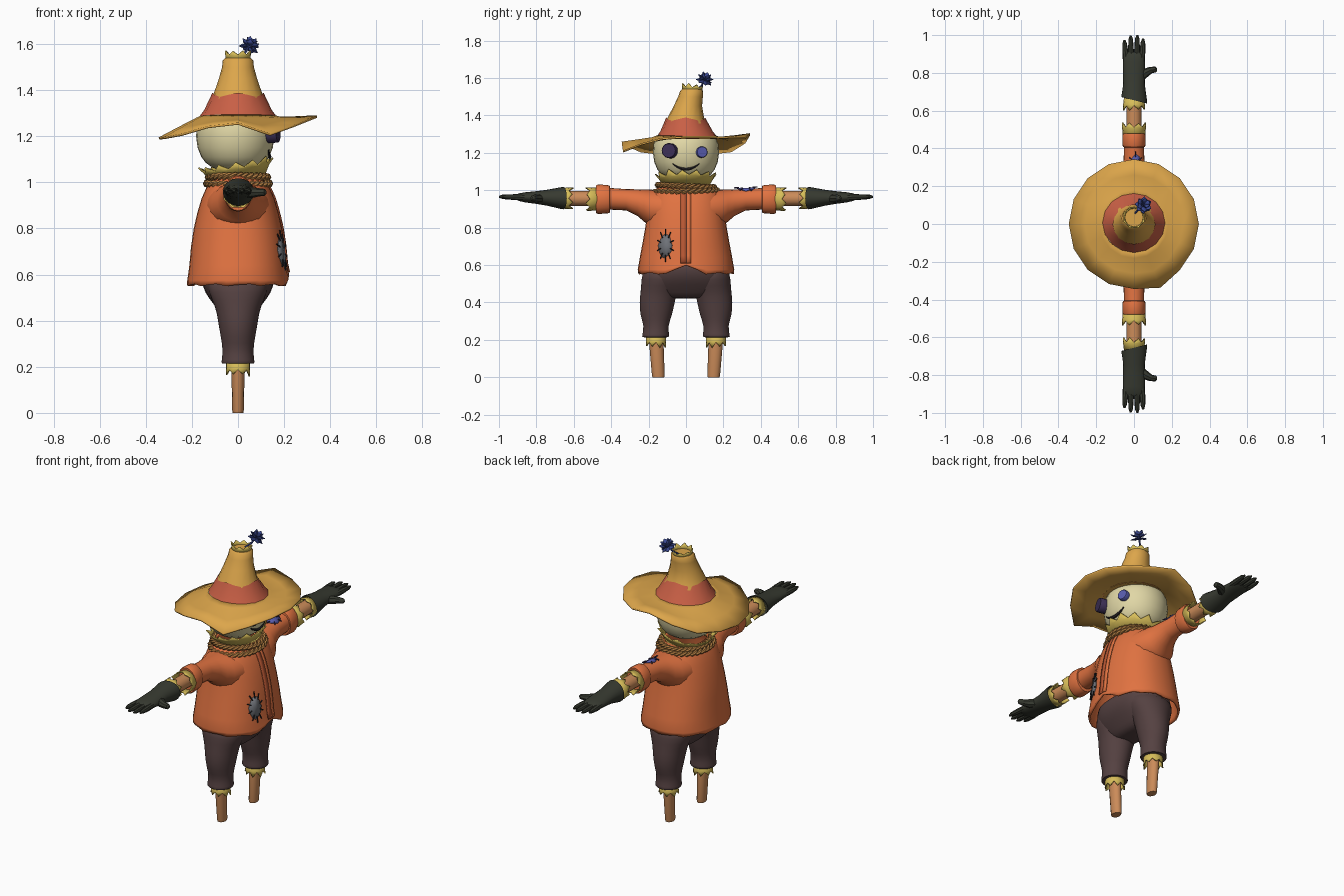
import bpy, bmesh, random
from math import sin, cos, pi, radians
from mathutils import Vector as V
from mathutils.bvhtree import BVHTree

if "Cube" in bpy.data.objects:
    bpy.data.objects.remove(bpy.data.objects["Cube"])

random.seed(4)
COL = dict(coat=(.75, .17, .053), dark=(.5, .1, .035), hat=(.72, .38, .07), band=(.58, .115, .06),
           skin=(.75, .68, .38), trousers=(.09, .053, .053), glove=(.038, .042, .03),
           wood=(.6, .26, .1), straw=(.68, .51, .1), rope=(.43, .2, .053), plum=(.045, .028, .09),
           blue=(.1, .11, .43), flower=(.045, .07, .3), grey=(.16, .17, .19), black=(.02, .017, .02))
MATS = {}


def mesh(name, verts, faces, col, mirror=False, thick=0, sub=0, off=-1):
    me = bpy.data.meshes.new(name)
    me.from_pydata([tuple(v) for v in verts], [], faces)
    bm = bmesh.new()
    bm.from_mesh(me)
    bmesh.ops.recalc_face_normals(bm, faces=bm.faces)
    bm.to_mesh(me)
    bm.free()
    if col not in MATS:
        MATS[col] = bpy.data.materials.new(col)
        MATS[col].diffuse_color = (*COL[col], 1)
    me.materials.append(MATS[col])
    ob = bpy.data.objects.new(name, me)
    bpy.context.collection.objects.link(ob)
    if thick:
        m = ob.modifiers.new("thickness", 'SOLIDIFY')
        m.thickness, m.offset = thick, off
    if sub:
        ob.modifiers.new("smooth", 'SUBSURF').levels = sub
        ob.modifiers["smooth"].render_levels = sub
    if mirror:
        m = ob.modifiers.new("mirror", 'MIRROR')
        m.use_axis = (False, True, False)
        m.use_mirror_merge = False
    return ob


def loft(name, rings, col, caps=True, closed=False, **kw):
    n, k = len(rings[0]), len(rings)
    faces = [(i * n + j, i * n + (j + 1) % n, (i + 1) % k * n + (j + 1) % n, (i + 1) % k * n + j)
             for i in range(k if closed else k - 1) for j in range(n)]
    if caps and not closed:
        faces += [tuple(range(n)), tuple(range((k - 1) * n, k * n))]
    return mesh(name, [v for r in rings for v in r], faces, col, **kw)


def zring(z, cx, cy, rx, ry, n=24, p=2.0):
    f = lambda t: (abs(t) ** (2 / p)) * (1 if t > 0 else -1)
    return [V((cx + rx * f(cos(2 * pi * i / n)), cy + ry * f(sin(2 * pi * i / n)), z)) for i in range(n)]


def yring(y, cx, cz, rx, rz, n=20):
    return [V((cx + rx * cos(2 * pi * i / n), y, cz + rz * sin(2 * pi * i / n))) for i in range(n)]


def tube(name, pts, radii, col, n=8, closed=False, **kw):
    pts, rings = [V(p) for p in pts], []
    k = len(pts)
    for i, p in enumerate(pts):
        a, b = (pts[i - 1], pts[(i + 1) % k]) if closed else (pts[max(i - 1, 0)], pts[min(i + 1, k - 1)])
        d = (b - a).normalized()
        u = d.cross(V((1, 0, 0)) if abs(d.z) > .9 else V((0, 0, 1))).normalized()
        w = d.cross(u)
        r = radii[i] if isinstance(radii, (list, tuple)) else radii
        rings.append([p + r * (cos(2 * pi * j / n) * u + sin(2 * pi * j / n) * w) for j in range(n)])
    return loft(name, rings, col, closed=closed, **kw)


def frill(name, p0, p1, r0, r1, spike, n=20, flare=1.08, **kw):
    # ragged straw collar: a sleeve ending in uneven points
    p0, p1 = V(p0), V(p1)
    d = (p1 - p0).normalized()
    u = d.cross(V((1, 0, 0))).normalized()
    w = d.cross(u)
    rings = [[], [], []]
    for j in range(n):
        e = cos(2 * pi * j / n) * u + sin(2 * pi * j / n) * w
        tip = spike * random.uniform(.7, 1.1) if j % 2 else .003
        for ring, p, r in zip(rings, (p0, p1, p1 + d * tip), (r0, r1, r1 * (flare if j % 2 else 1))):
            ring.append(p + e * r)
    return loft(name, rings, 'straw', caps=False, thick=.006, off=0, **kw)


def bvh(ob):
    return BVHTree.FromPolygons([v.co for v in ob.data.vertices], [p.vertices for p in ob.data.polygons])


def drape(tree, origin, direction, lift):
    hit, nor, *_ = tree.ray_cast(V(origin), V(direction))
    return hit - V(direction) * lift


# legs and trousers
loft("peg_leg", [zring(0, 0, .148, .023, .031, 12), zring(.01, 0, .148, .025, .034, 12),
                 zring(.24, 0, .162, .03, .04, 12)], 'wood', mirror=True)
frill("ankle_straw", (0, .16, .24), (0, .16, .19), .05, .05, .03, 16, mirror=True)
loft("trouser_leg", [zring(z, 0, c, a, b, 20) for z, c, a, b in (
    (.215, .163, .05, .05), (.212, .163, .074, .074), (.225, .162, .072, .073), (.275, .16, .066, .064),
    (.33, .16, .076, .086), (.4, .155, .088, .096), (.46, .145, .098, .098), (.52, .13, .13, .11),
    (.6, .12, .14, .11))], 'trousers', mirror=True, sub=1)
loft("trouser_hips", [zring(z, 0, 0, a, b, 24, 2.4) for z, a, b in (
    (.42, .05, .1), (.435, .08, .17), (.47, .105, .215), (.52, .145, .228), (.57, .16, .225), (.64, .16, .22))],
    'trousers', sub=1)

# coat body with a notch in the front hem
rings = [zring(z, 0, 0, a, b, 32, 2.25) for z, a, b in (
    (.555, .222, .255), (.575, .22, .258), (.64, .211, .247), (.72, .204, .232), (.8, .192, .218),
    (.87, .176, .208), (.93, .158, .2), (.98, .136, .186), (1.005, .12, .165), (1.03, .112, .125))]
for k, lift in ((0, (.045, .018)), (1, (.033, .012))):
    rings[k][0].z += lift[0]
    rings[k][1].z += lift[1]
    rings[k][-1].z += lift[1]
for j, v in enumerate(rings[0]):
    v.z += .005 * sin(j * 2.1)
coat = loft("coat_body", rings, 'coat', caps=False, thick=.012)
coat_tree = bvh(coat)
sleeve = loft("coat_sleeve", [yring(*r) for r in (
    (.13, 0, .9, .135, .1), (.19, 0, .903, .115, .1), (.225, 0, .918, .09, .085), (.26, 0, .934, .073, .071),
    (.32, 0, .949, .056, .057), (.42, 0, .955, .052, .058))], 'coat', caps=False, mirror=True)
loft("sleeve_cuff", [yring(*r) for r in (
    (.405, 0, .954, .048, .055), (.408, 0, .952, .058, .072), (.42, 0, .952, .062, .076), (.47, 0, .952, .062, .079),
    (.48, 0, .952, .058, .074), (.478, 0, .952, .045, .055))], 'coat', mirror=True)
zs = [.61 + .04 * i for i in range(11)]
for name, y0, y1, col in (("coat_front_edge", -.03, .002, 'dark'), ("coat_front_overlap", .002, .026, 'coat')):
    pts = [drape(coat_tree, (1, y0 * t + y1 * (1 - t), z), (-1, 0, 0), .004) for z in zs for t in (0, 1)]
    mesh(name, pts, [(2 * i, 2 * i + 1, 2 * i + 3, 2 * i + 2) for i in range(10)], col, thick=.006, off=0)


# patches laid on the cloth, with stitches across their edges
def patch(name, tree, place, a, b, col, n, stitches, stitch_col):
    pts = [place(0, 0, .006)]
    for i in range(n):
        r = random.uniform(.8, 1.05)
        t = 2 * pi * i / n
        pts.append(place(a * r * cos(t), b * r * sin(t), .005))
    mesh(name, pts, [(0, i + 1, (i + 1) % n + 1) for i in range(n)], col, thick=.004, off=0)
    for i in range(stitches):
        t = 2 * pi * (i + .5) / stitches
        tube(name + "_stitch", [place(a * k * cos(t), b * k * sin(t), .009) for k in (.72, 1.25)], .0035, stitch_col, 5)


patch("coat_patch", coat_tree, lambda u, v, h: drape(coat_tree, (1, -.11 + u, .705 + v), (-1, 0, 0), h),
      .037, .07, 'grey', 14, 10, 'black')
sleeve_tree = bvh(sleeve)
patch("shoulder_patch", sleeve_tree, lambda u, v, h: drape(sleeve_tree, (.008 + u, .32 + v, 2), (0, 0, -1), h),
      .03, .05, 'blue', 8, 6, 'plum')

# arms and gloves
tube("stick_arm", [(0, .4, .955), (0, .7, .957)], .04, 'wood', 12, mirror=True)
frill("sleeve_straw", (0, .45, .953), (0, .51, .953), .055, .06, .025, 16, mirror=True)
frill("wrist_straw", (0, .67, .957), (0, .63, .957), .05, .055, .028, 16, mirror=True)
rings = [yring(*r) for r in (
    (.68, 0, .958, .05, .045), (.655, .002, .958, .068, .06), (.67, .002, .958, .067, .058),
    (.74, 0, .96, .057, .043), (.8, 0, .961, .058, .034), (.86, -.001, .962, .058, .027),
    (.895, -.002, .963, .057, .02), (.91, -.002, .963, .045, .012))]
for r in rings[1:3]:
    for v in r:
        v.y -= v.x * .25
loft("glove_palm", rings, 'glove', mirror=True)
for x, tip in ((-.046, .975), (-.016, .998), (.016, 1.0), (.044, .982)):
    tube("glove_finger", [(x * .95, .86, .962), (x, .91, .963), (x * 1.08, tip - .02, .965), (x * 1.1, tip, .965)],
         [.015, .016, .012, .005], 'glove', mirror=True)
tube("glove_thumb", [(.02, .76, .957), (.06, .8, .956), (.09, .815, .957), (.115, .818, .957), (.123, .818, .957)],
     [.02, .024, .018, .015, .006], 'glove', mirror=True)

# head and face
head = loft("head", [zring(z, -.012, 0, r, r * 1.04, 28) for z, r in (
    (1.05, .06), (1.065, .1), (1.085, .128), (1.11, .147), (1.15, .163), (1.2, .17), (1.25, .166),
    (1.29, .148), (1.32, .1))], 'skin')
head_tree = bvh(head)
for name, y, z, r, h, col in (("large_button", -.08, 1.21, .04, .042, 'plum'), ("small_button", .08, 1.203, .03, .022, 'blue')):
    d = V((1, y * 3.5, .05)).normalized()
    c = drape(head_tree, (1, y, z), (-1, 0, 0), -.008)
    tube(name, [c, c + d * h, c + d * (h + .004), c + d * (h + .004), c + d * (h - .003)],
         [r, r, r * .92, r * .72, r * .68], col, 18)
    for a in (-1, 1):
        for b in (-1, 1):
            q = c + V((0, a * r * .25, b * r * .25))
            tube(name + "_hole", [q + d * (h - .004), q + d * (h - .001)], r * .12, 'black', 6)
ys = [-.072 + .012 * i for i in range(13)]
tube("mouth", [drape(head_tree, (1, y, 1.112 + .028 * (y / .07) ** 2), (-1, 0, 0), .001) for y in ys],
     [.003 + .006 * cos(y / .072 * pi / 2) for y in ys], 'black', 6)

# neck straw and twisted rope loops
frill("neck_straw", (0, 0, 1.02), (-.006, 0, 1.06), .118, .142, .03, 26, 1.16)
for rx, ry, z, tilt in ((.135, .166, .995, .004), (.127, .15, 1.022, -.006)):
    for ph in (0, pi):
        pts = []
        for i in range(128):
            t, a = 2 * pi * i / 128, 2 * pi * i / 128 * 16 + ph
            o = .009 * cos(a)
            pts.append(((rx + o) * cos(t), (ry + o) * sin(t), z + tilt * sin(t) + .008 * sin(a)))
        tube("neck_rope", pts, .0095, 'rope', 6, closed=True)

# hat: drooping brim, band, bent crown, straw and flower
edge = (1.285, 1.285, 1.28, 1.28, 1.3, 1.255, 1.208, 1.195, 1.19, 1.193, 1.207, 1.24, 1.255, 1.207, 1.245, 1.275)
brim = []
for r, k, base in ((.15, 0, 1.29), (.18, .05, 1.28), (.26, .5, 1.278), (.343, 1, 1.28)):
    brim.append([V((s * cos(j * pi / 8), s * sin(j * pi / 8), base * (1 - k) + e * k))
                 for j, e in enumerate(edge) for s in [r * (1 + .06 * k * (j == 13))]])
loft("hat_brim", brim, 'hat', caps=False, thick=.01, off=0)
crown = ((1.275, 0, .005, .172, .166), (1.315, 0, .003, .142, .136), (1.38, 0, -.002, .107, .1),
         (1.45, 0, .01, .083, .076), (1.5, 0, .024, .069, .066), (1.53, 0, .03, .066, .062), (1.54, 0, .032, .056, .053))
loft("hat_crown", [zring(*c, 16) for c in crown], 'hat')
rings = [zring(z, x, y, a + .004, b + .004, 16) for z, x, y, a, b in crown[:3]]
for j, v in enumerate(rings[2]):
    v.z += .009 * cos(j * pi / 2)
loft("hat_band", rings, 'band', caps=False)
frill("hat_top_straw", (0, .032, 1.52), (0, .034, 1.548), .048, .052, .022, 16, 1.12)
tube("flower_stem", [(0, .05, 1.53), (.03, .085, 1.56), (.048, .1, 1.595)], .005, 'flower', 6)
axis = V((.35, .3, .9)).normalized()
u = axis.cross(V((0, 1, 0))).normalized()
w = axis.cross(u)
c = V((.05, .1, 1.59))
for count, el, size in ((7, -.25, .046), (6, .4, .046), (5, 1.0, .045)):
    for i in range(count):
        t = 2 * pi * i / count + el
        e = cos(t) * u + sin(t) * w
        side = axis.cross(e) * .017
        out = cos(el) * e + sin(el) * axis
        mid = c + out * size * .65
        mesh("flower_petal", [c, mid - side, c + out * size, mid + side, mid - axis * .006],
             [(0, 1, 4), (1, 2, 4), (2, 3, 4), (3, 0, 4)], 'flower', thick=.004, off=0)

bpy.ops.object.select_all(action='SELECT')
bpy.context.view_layer.objects.active = head
bpy.ops.object.shade_smooth_by_angle(angle=radians(40))

for m in bpy.data.materials:
    if m.users and not m.is_grease_pencil:
        m.use_nodes = True
        m.node_tree.nodes["Principled BSDF"].inputs["Base Color"].default_value = m.diffuse_color
